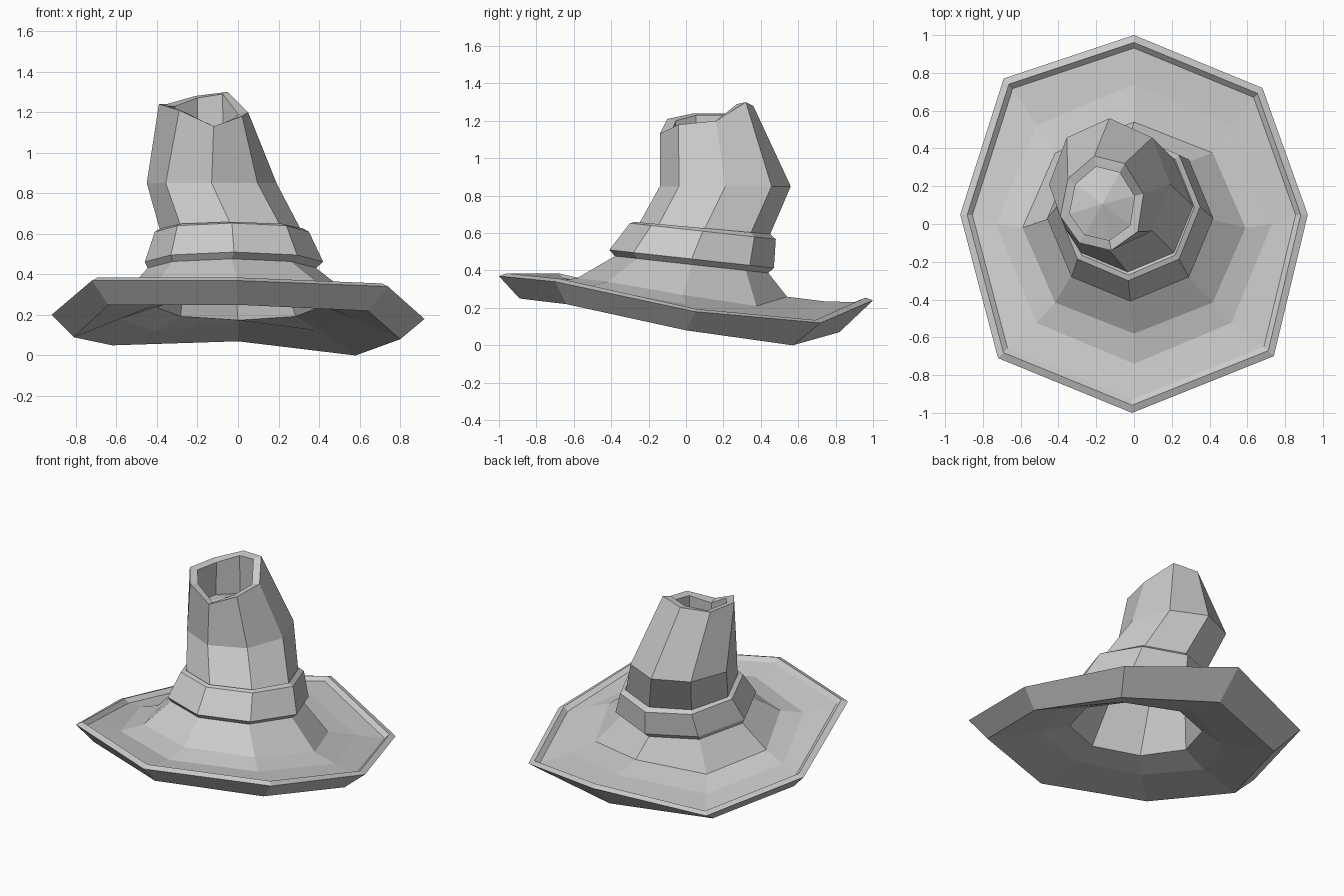
import bpy, bmesh, math
from mathutils import Vector

cube = bpy.data.objects.get("Cube")
if cube:
    bpy.data.objects.remove(cube, do_unlink=True)

felt = bpy.data.materials.new("grey_felt")
felt.use_nodes = True
GREY = (0.6, 0.6, 0.6, 1.0)
felt.diffuse_color = GREY
felt.node_tree.nodes["Principled BSDF"].inputs["Base Color"].default_value = GREY

SIDES = 8


def ring(cx, cy, rx, ry, z, tilt=0.0):
    """Eight-sided ring starting at the front; tilt is the z change per unit y."""
    points = []
    for k in range(SIDES):
        a = math.tau * k / SIDES
        y = cy - ry * math.cos(a)
        points.append(Vector((cx + rx * math.sin(a), y, z + tilt * y)))
    return points


def wavy_ring(cy, rx, ry, heights):
    """Mirrored ring with its own height at each of five stations, front to back."""
    points = ring(0.0, cy, rx, ry, 0.0)
    for k, p in enumerate(points):
        p.z = heights[min(k, SIDES - k)]
    return points


def scaled(points, factor, dz=0.0, flat_z=None):
    """Copy of a ring, scaled sideways about its middle and moved in z."""
    mid = sum(points, Vector()) / len(points)
    result = []
    for p in points:
        q = mid + (p - mid) * factor
        q.z = p.z + dz if flat_z is None else flat_z
        result.append(q)
    return result


def loft(name, rings, peaks=(), closed=False):
    """Skin a list of rings, ending in low cones or joined into a loop."""
    bm = bmesh.new()
    loops = [[bm.verts.new(p) for p in r] for r in rings]
    pairs = list(zip(loops, loops[1:]))
    if closed:
        pairs.append((loops[-1], loops[0]))
    for a, b in pairs:
        for k in range(SIDES):
            n = (k + 1) % SIDES
            bm.faces.new((a[k], a[n], b[n], b[k]))
    for end, peak in zip((loops[0], loops[-1]), peaks):
        poked = bmesh.ops.poke(bm, faces=[bm.faces.new(end)])
        poked["verts"][0].co.z += peak
    bmesh.ops.recalc_face_normals(bm, faces=bm.faces)
    mesh = bpy.data.meshes.new(name)
    bm.to_mesh(mesh)
    bm.free()
    mesh.materials.append(felt)
    obj = bpy.data.objects.new(name, mesh)
    bpy.context.collection.objects.link(obj)
    return obj


# Uneven brim edge, brim underside edge and crown lip, from the front round by the left
brim_edge = [Vector(p) for p in (
    (-0.01, -1.0, 0.37), (0.74, -0.70, 0.34), (0.92, 0.05, 0.18), (0.68, 0.72, 0.12),
    (0.0, 1.0, 0.24), (-0.69, 0.77, 0.15), (-0.92, 0.05, 0.20), (-0.72, -0.71, 0.37))]
under_edge = [Vector(p) for p in (
    (0.0, -0.89, 0.25), (0.64, -0.64, 0.22), (0.80, 0.0, 0.08), (0.58, 0.57, 0.0),
    (0.0, 0.82, 0.07), (-0.62, 0.60, 0.05), (-0.81, 0.0, 0.09), (-0.64, -0.64, 0.25))]
crown_lip = [Vector(p) for p in (
    (-0.12, -0.14, 1.13), (0.02, -0.04, 1.18), (0.05, 0.16, 1.20), (-0.05, 0.32, 1.30),
    (-0.21, 0.36, 1.28), (-0.35, 0.24, 1.24), (-0.39, 0.04, 1.24), (-0.29, -0.10, 1.21))]
crown_bulge = ring(-0.13, 0.21, 0.32, 0.35, 0.85)
foot = ring(-0.03, 0.03, 0.415, 0.41, 0.435, -0.11)
flare = wavy_ring(-0.02, 0.59, 0.56, (0.36, 0.34, 0.27, 0.21, 0.26))

# Hat shell: dented top, crown, brim, underside and hollow inside
loft("hat_shell", [
    scaled(crown_lip, 0.80, flat_z=1.01),
    scaled(crown_lip, 0.78, dz=-0.01),
    crown_lip,
    crown_bulge,
    ring(-0.03, 0.09, 0.35, 0.35, 0.61, -0.09),
    foot,
    flare,
    wavy_ring(0.0, 0.73, 0.74, (0.335, 0.31, 0.22, 0.16, 0.235)),
    scaled(brim_edge, 0.93, dz=-0.01),
    scaled(brim_edge, 0.96, dz=0.015),
    brim_edge,
    under_edge,
    scaled(flare, 0.98, dz=-0.09),
    ring(0.0, 0.02, 0.40, 0.42, 0.24, -0.15),
    ring(-0.03, 0.08, 0.31, 0.31, 0.60, -0.12),
    scaled(crown_bulge, 0.85),
    scaled(crown_lip, 0.78, flat_z=0.99),
], peaks=(0.06, 0.06))

# Flared band around the foot of the crown
loft("hat_band", [
    foot,
    ring(-0.02, 0.03, 0.44, 0.44, 0.465, -0.11),
    ring(-0.03, 0.09, 0.38, 0.39, 0.62, -0.11),
    ring(-0.03, 0.09, 0.35, 0.36, 0.635, -0.09),
    ring(-0.03, 0.09, 0.33, 0.33, 0.61, -0.09),
], closed=True)
